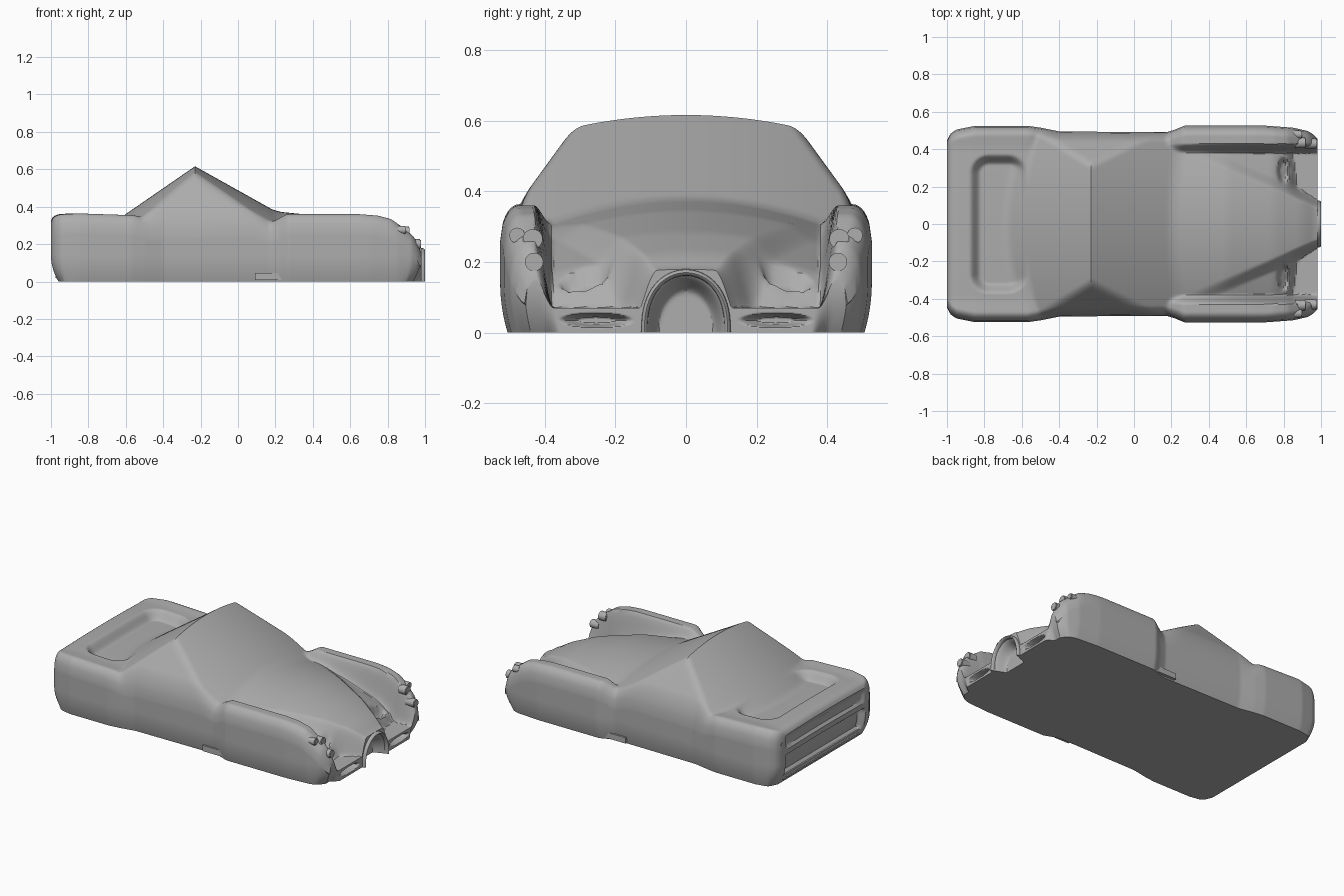
import bpy, bmesh, math
from mathutils import Matrix

if "Cube" in bpy.data.objects:
    bpy.data.objects.remove(bpy.data.objects["Cube"])

grey = bpy.data.materials.new("body_grey")
grey.diffuse_color = (0.42, 0.42, 0.42, 1)
grey.use_nodes = True
grey.node_tree.nodes["Principled BSDF"].inputs["Base Color"].default_value = grey.diffuse_color


# ---------- helpers ----------
def step(t, a=0.0, b=1.0):
    t = max(0.0, min(1.0, (t - a) / (b - a)))
    return t * t * (3 - 2 * t)


def lin(tab, x):
    if x <= tab[0][0]:
        return tab[0][1]
    for (x0, v0), (x1, v1) in zip(tab, tab[1:]):
        if x <= x1:
            return v0 + (v1 - v0) * (x - x0) / (x1 - x0)
    return tab[-1][1]


def curve(tab, x, r=0.025):
    """Piecewise line with softened corners."""
    return sum(lin(tab, x + r * k / 3) for k in range(-3, 4)) / 7


def smin(a, b, k):
    h = max(k - abs(a - b), 0) / k
    return min(a, b) - h * h * k / 4


def smax(a, b, k):
    return -smin(-a, -b, k)


def band(v, a, b, s=0.02):
    return step(v, a - s / 2, a + s / 2) * step(-v, -b - s / 2, -b + s / 2)


def finish(bm, name, angle=32):
    bmesh.ops.recalc_face_normals(bm, faces=bm.faces)
    me = bpy.data.meshes.new(name)
    bm.to_mesh(me)
    bm.free()
    me.materials.append(grey)
    ob = bpy.data.objects.new(name, me)
    bpy.context.collection.objects.link(ob)
    bpy.ops.object.select_all(action='DESELECT')
    ob.select_set(True)
    bpy.context.view_layer.objects.active = ob
    bpy.ops.object.shade_smooth_by_angle(angle=math.radians(angle))
    return ob


# ---------- body outlines along the length ----------
WIDTH = [(-1, .44), (-.985, .48), (-.95, .505), (-.85, .525), (-.57, .525), (-.5, .515), (-.4, .495),
         (.17, .49), (.22, .505), (.27, .526), (.7, .526), (.85, .515), (.93, .497), (.965, .475), (.98, .455)]
FENDER = [(-.99, .36), (-.85, .365), (-.55, .355), (-.42, .31), (.17, .31), (.26, .36), (.65, .36),
          (.75, .352), (.82, .333), (.88, .29), (.94, .24), (.97, .19), (.98, .15)]
HOOD = [(-.99, .36), (-.85, .365), (-.55, .355), (-.4, .3), (0, .35), (.2, .375), (.5, .345),
        (.75, .285), (.9, .225), (.98, .175)]
VALLEY = [(.25, 0), (.5, .03), (.75, .055), (.82, .075), (.88, .16), (1, .16)]


def top(x, y, w):
    a = abs(y)
    # hood with a narrowing nose between the fenders
    z = curve(HOOD, x) - (0.04 + 0.41 * step(x, -.1, .2)) * min(a, .42) ** 2
    if x > .2:
        hw = .42 + (.115 - .42) * (x - .25) / .72
        z -= curve(VALLEY, x, .015) * step(a - hw, -.03, .05)
        e = math.hypot((x - .80) / .035, (a - .285) / .08)
        z -= .045 * step(1 - e, 0, .5)           # nose vents
        z = smax(z, .07, .01)                    # splitter shelf
    f = curve(FENDER, x, .012)
    m = step(a, .375, .43) if x > -.3 else step(a, .38, .5)
    z += (f - z) * m
    # sunken rear deck
    if x < -.45:
        qx, qy = abs(x + .725) - .05, a - .27
        d = math.hypot(max(qx, 0), max(qy, 0)) + min(max(qx, qy), 0) - .105
        z -= .055 * step(-d, 0, .06)
    # wedge cabin: windscreen, rear slope and leaning sides
    crown = .35 * y * y
    c = min(.616 - .558 * (x + .23), .616 + .69 * (x + .23)) - crown
    c = smin(c, .585 - 1.375 * (a - .315), .035)
    z = smax(z, c, .02)
    # rounded outer edges
    rx, rz = .055, min(.1, .5 * z)
    d = w - a
    if d < rx:
        z -= rz * (1 - math.sqrt(max(0, 1 - ((rx - d) / rx) ** 2)))
    d = x + 1
    if d < .06:
        z -= .035 * (1 - math.sqrt(max(0, 1 - ((.06 - d) / .06) ** 2)))
    return z


def wall(x, y, z, rear, front):
    a = abs(y)
    s = max(0, 1 - z / .14) ** 2
    px = x + .04 * s * step(-x, .9, 1)
    px -= .045 * s * step(x, .86, .98) * step(a, .37, .42)
    if rear:                                     # lamp band and lower recess
        lat = step(.41 - a, 0, .03)
        px += lat * (.015 * band(z, .235, .305) + .04 * band(z, .05, .18))
    if front:                                    # grille mouth, splitter intakes
        px -= .07 * step(1 - math.hypot(y / .118, z / .17), 0, .35)
        px -= .05 * step(1 - math.hypot((a - .26) / .11, (z - .035) / .022), 0, .6)
    return px, y * (1 - .04 * s), z


# ---------- car body ----------
bm = bmesh.new()
N, H, L = 198, 76, 20
grid = []
for i in range(N + 1):
    x = -1 + .01 * i
    w = curve(WIDTH, x, .006)
    grid.append([bm.verts.new((x, w * j / H, top(x, w * j / H, w))) for j in range(-H, H + 1)])
for i in range(N):
    for j in range(2 * H):
        bm.faces.new((grid[i][j], grid[i + 1][j], grid[i + 1][j + 1], grid[i][j + 1]))
ring = [(i, 0) for i in range(N)] + [(N, j) for j in range(2 * H)]
ring += [(i, 2 * H) for i in range(N, 0, -1)] + [(0, j) for j in range(2 * H, 0, -1)]
prev = [grid[i][j] for i, j in ring]
edge = [v.co.copy() for v in prev]
for k in range(1, L + 1):
    row = [bm.verts.new(wall(c.x, c.y, c.z * (1 - k / L), i == 0, i == N))
           for c, (i, j) in zip(edge, ring)]
    for n in range(len(row)):
        bm.faces.new((prev[n - 1], prev[n], row[n], row[n - 1]))
    prev = row
bm.faces.new(prev)
finish(bm, "car_body")


# ---------- grille surround: arched tube ----------
bm = bmesh.new()
rows = []
for i in range(33):
    t = math.pi * i / 32
    cy, cz = .118 * math.cos(t), .17 * math.sin(t) ** .8
    rows.append([bm.verts.new((.978 + .022 * math.cos(u),
                               cy + .009 * math.sin(u) * math.cos(t),
                               cz + .009 * math.sin(u) * math.sin(t)))
                 for u in [math.tau * k / 12 for k in range(12)]])
for r0, r1 in zip(rows, rows[1:]):
    for k in range(12):
        bm.faces.new((r0[k - 1], r0[k], r1[k], r1[k - 1]))
bm.faces.new(rows[0])
bm.faces.new(rows[-1])
finish(bm, "grille_surround", 50)


# ---------- round lamps ----------
def lamp(name, x0, x1, y, z, r):
    for side, s in (("left", 1), ("right", -1)):
        bm = bmesh.new()
        mat = Matrix.Translation(((x0 + x1) / 2, s * y, z)) @ Matrix.Rotation(math.pi / 2, 4, 'Y')
        bmesh.ops.create_cone(bm, cap_ends=True, segments=32, radius1=r, radius2=r,
                              depth=x1 - x0, matrix=mat)
        rims = [e for e in bm.edges if any(len(f.verts) > 4 for f in e.link_faces)]
        bmesh.ops.bevel(bm, geom=rims, offset=.004, segments=2, affect='EDGES')
        finish(bm, name + "_" + side)


lamp("headlamp_outer", .85, .898, .478, .275, .022)
lamp("headlamp_upper", .86, .918, .434, .265, .028)
lamp("headlamp_lower", .91, .978, .430, .200, .026)
lamp("tail_lamp", -.998, -.95, .425, .27, .027)


# ---------- sill plates and rear bumper ----------
def box(name, x0, x1, y0, y1, z0, z1):
    bm = bmesh.new()
    bmesh.ops.create_cube(bm, size=1)
    for v in bm.verts:
        v.co = ((x1 if v.co.x > 0 else x0), (y1 if v.co.y > 0 else y0), (z1 if v.co.z > 0 else z0))
    finish(bm, name)


for side, s in (("left", 1), ("right", -1)):
    box("sill_plate_" + side, .09, .25, *sorted((s * .44, s * .493)), .008, .045)
box("rear_bumper", -.975, -.92, -.4, .4, .02, .05)
